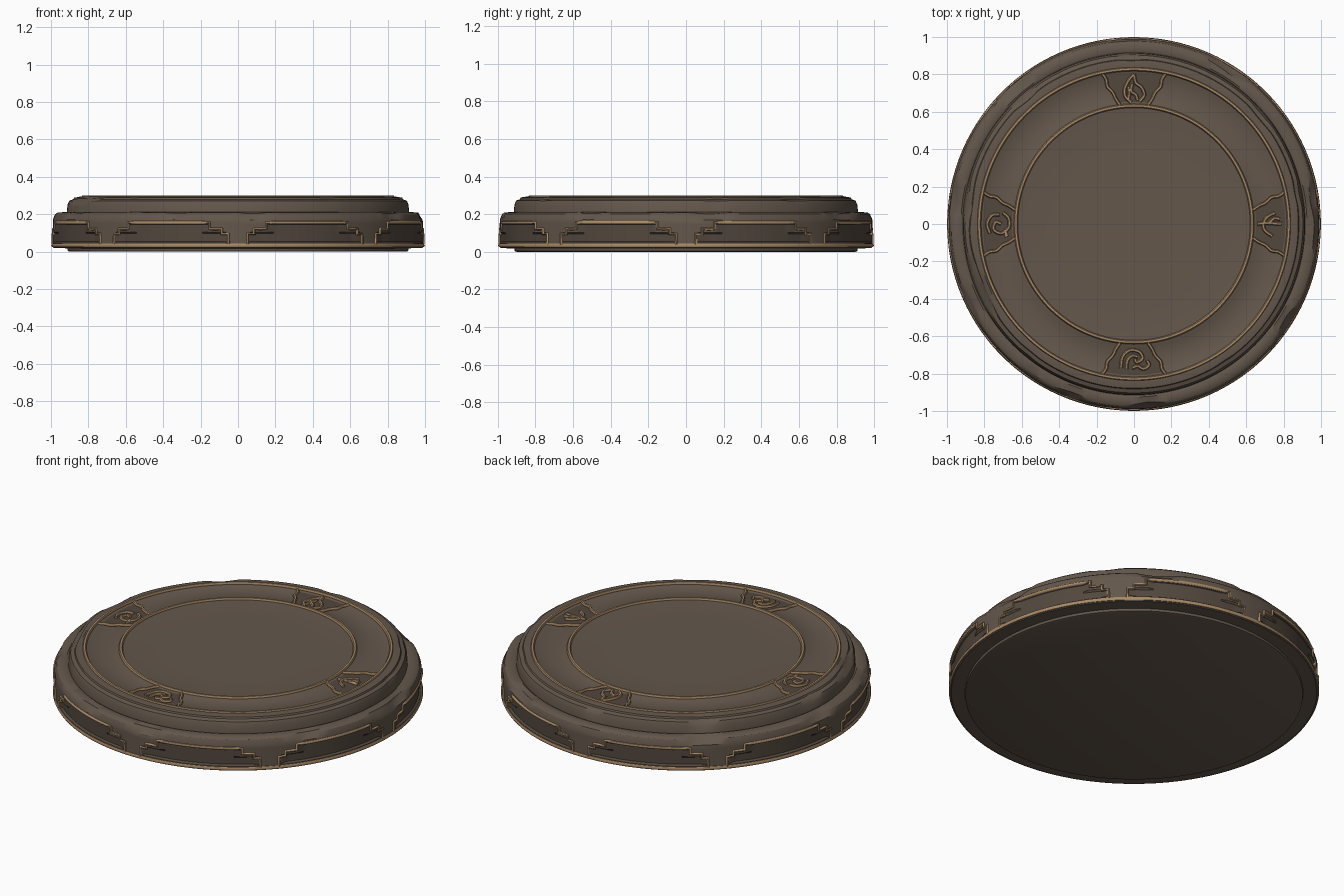
import bpy, bmesh
from math import sin, cos, pi, radians, degrees, atan2
from mathutils import Vector, noise

cube = bpy.data.objects.get("Cube")
if cube:
    bpy.data.objects.remove(cube)


def material(name, rgb):
    m = bpy.data.materials.new(name)
    m.use_nodes = True
    m.diffuse_color = (*rgb, 1)
    m.node_tree.nodes["Principled BSDF"].inputs["Base Color"].default_value = (*rgb, 1)
    return m


STONE = material("brown stone", (0.125, 0.095, 0.071))
DARK = material("dark recessed stone", (0.085, 0.064, 0.048))
GOLD = material("tan gold trim", (0.40, 0.255, 0.135))
SEGMENTS = 192


def finish(ob, angle=35):
    bpy.ops.object.select_all(action='DESELECT')
    ob.select_set(True)
    bpy.context.view_layer.objects.active = ob
    bpy.ops.object.shade_smooth_by_angle(angle=radians(angle))


def polar(r, deg, z):
    a = radians(deg)
    return Vector((r * sin(a), -r * cos(a), z))


def lathe(name, profile):
    """Revolve (radius, height, wear) points; wear chips the edges unevenly."""
    bm = bmesh.new()
    rows = []
    for r, z, wear in profile:
        if r == 0:
            rows.append([bm.verts.new((0, 0, z))] * SEGMENTS)
            continue
        row = []
        for i in range(SEGMENTS):
            deg = 360 * i / SEGMENTS
            p = polar(r, deg, z)
            chip = max(0, noise.noise(p * 4 + Vector((3, 1, 7))) - 0.1) * wear
            local = abs(deg % 45 - 22.5)
            inset = 0.012 if 0.05 < z < 0.15 and local < (18 if z < 0.1 else 13) else 0
            row.append(bm.verts.new(polar(r - chip - inset, deg, z - chip * 0.5)))
        rows.append(row)
    for a, b in zip(rows, rows[1:]):
        for i in range(SEGMENTS):
            j = (i + 1) % SEGMENTS
            corners = list(dict.fromkeys((a[i], a[j], b[j], b[i])))
            bm.faces.new(corners)
    bmesh.ops.recalc_face_normals(bm, faces=bm.faces)
    me = bpy.data.meshes.new(name)
    bm.to_mesh(me)
    bm.free()
    ob = bpy.data.objects.new(name, me)
    bpy.context.collection.objects.link(ob)
    me.materials.append(STONE)
    me.materials.append(DARK)
    return ob


def trim(name, paths, depth, closed=False):
    """Rounded raised trim swept along one or more paths."""
    cu = bpy.data.curves.new(name + " path", 'CURVE')
    cu.dimensions = '3D'
    cu.bevel_depth = depth
    cu.bevel_resolution = 1
    cu.use_fill_caps = True
    for path in paths:
        sp = cu.splines.new('POLY')
        sp.points.add(len(path) - 1)
        for pt, co in zip(sp.points, path):
            pt.co = (*co, 1)
        sp.use_cyclic_u = closed
    tmp = bpy.data.objects.new(name + " path", cu)
    bpy.context.collection.objects.link(tmp)
    bpy.context.view_layer.update()
    me = bpy.data.meshes.new_from_object(tmp.evaluated_get(bpy.context.evaluated_depsgraph_get()))
    bpy.data.objects.remove(tmp)
    ob = bpy.data.objects.new(name, me)
    bpy.context.collection.objects.link(ob)
    me.materials.clear()
    me.materials.append(GOLD)
    finish(ob, 60)
    return ob


def circle(r, z):
    return [polar(r, 360 * i / SEGMENTS, z) for i in range(SEGMENTS)]


def smooth(points, steps=5):
    """Catmull-Rom curve through 2D points."""
    p = [Vector(q) for q in points]
    p = [2 * p[0] - p[1]] + p + [2 * p[-1] - p[-2]]
    out = []
    for a, b, c, d in zip(p, p[1:], p[2:], p[3:]):
        for k in range(steps):
            t = k / steps
            out.append(0.5 * (2 * b + (c - a) * t + (2 * a - 5 * b + 4 * c - d) * t * t
                              + (3 * b - a - 3 * c + d) * t ** 3))
    return out + [p[-2]]


# Stone body: foot, panelled drum, stepped rim and dished top
body = lathe("stone_body", [
    (0, 0, 0), (0.90, 0, 0), (0.91, 0.004, 0), (0.912, 0.018, 0), (0.985, 0.02, 0),
    (0.99, 0.025, 0), (0.99, 0.047, 0), (0.99, 0.055, 0), (0.99, 0.096, 0),
    (0.99, 0.104, 0), (0.99, 0.145, 0), (0.99, 0.152, 0), (0.99, 0.172, 0.01),
    (0.978, 0.2, 0.06), (0.965, 0.209, 0.05), (0.925, 0.212, 0), (0.915, 0.207, 0),
    (0.912, 0.25, 0.02), (0.903, 0.272, 0.04), (0.882, 0.28, 0.03), (0.878, 0.289, 0.03),
    (0.845, 0.294, 0), (0.825, 0.291, 0), (0.80, 0.278, 0), (0.73, 0.276, 0),
    (0.66, 0.278, 0), (0.64, 0.289, 0), (0.62, 0.288, 0), (0.57, 0.282, 0),
    (0.42, 0.281, 0), (0.22, 0.281, 0), (0, 0.281, 0)])
for f in body.data.polygons:
    c = f.center
    local = abs(degrees(atan2(c.x, -c.y)) % 45 - 22.5)
    if c.length > 0.9 and 0.05 < c.z < 0.15 and local < (18 if c.z < 0.1 else 13):
        f.material_index = 1
finish(body, 32)

# Circular trim on the top and around the foot
trim("outer_top_ring", [circle(0.828, 0.29)], 0.011, True)
trim("inner_top_ring", [circle(0.632, 0.288)], 0.011, True)
trim("foot_band", [circle(0.988, 0.034)], 0.011, True)

# Stepped frames around the drum
half = [(19.5, 0.04), (19.5, 0.095), (17.5, 0.095), (17.5, 0.122), (13.7, 0.122), (13.7, 0.155)]
outline = half + [(-a, z) for a, z in reversed(half)]
frames = []
for k in range(8):
    path = []
    for (a, z), (b, w) in zip(outline, outline[1:]):
        n = max(1, int(abs(b - a) / 1.5))
        path += [polar(0.989, 22.5 + 45 * k + a + (b - a) * t / n, z + (w - z) * t / n)
                 for t in range(n)]
    path.append(polar(0.989, 22.5 + 45 * k - 19.5, 0.04))
    frames.append(path)
trim("drum_panel_frames", frames, 0.009)

# Four emblem panels: curved brackets, a dark plate and a raised motif
bracket = smooth([(0.175, 0.81), (0.15, 0.775), (0.142, 0.735), (0.115, 0.705), (0.095, 0.665), (0.075, 0.637)])
flame = [[(-0.03, 0.655), (-0.055, 0.69), (-0.04, 0.73), (-0.01, 0.755), (0.0, 0.80)],
         [(0.0, 0.80), (0.03, 0.765), (0.05, 0.72), (0.045, 0.68), (0.015, 0.65)],
         [(-0.02, 0.66), (-0.01, 0.69), (0.015, 0.71), (0.01, 0.75)],
         [(0.03, 0.67), (0.025, 0.70), (0.03, 0.735)]]
wave = [[(-0.07, 0.77), (-0.06, 0.71), (-0.02, 0.675), (0.03, 0.685), (0.045, 0.72), (0.015, 0.74), (0.005, 0.72)],
        [(-0.04, 0.775), (-0.035, 0.73), (-0.01, 0.705), (0.02, 0.71)],
        [(-0.01, 0.77), (0.02, 0.76), (0.05, 0.775), (0.08, 0.755), (0.07, 0.73)]]
leaf = [[(0.0, 0.66), (0.005, 0.71), (0.0, 0.79)],
        [(0.0, 0.69), (0.035, 0.71), (0.06, 0.755)],
        [(0.0, 0.69), (-0.035, 0.70), (-0.065, 0.74)],
        [(0.0, 0.72), (0.03, 0.75), (0.025, 0.78)]]
swirl = [[(-0.06, 0.70), (-0.03, 0.67), (0.02, 0.67), (0.05, 0.71), (0.03, 0.75), (-0.01, 0.74), (0.0, 0.71)],
         [(-0.05, 0.72), (-0.045, 0.76), (0.0, 0.785), (0.05, 0.77)],
         [(0.03, 0.69), (0.07, 0.68)]]

for side, turn, motif in (("front", 0, wave), ("left", 90, leaf), ("back", 180, flame), ("right", 270, swirl)):
    def place(p, z):
        a = radians(turn)
        return Vector((p[0] * cos(a) + p[1] * sin(a), p[0] * sin(a) - p[1] * cos(a), z))
    edges = [[place((s * p.x, p.y), 0.286) for p in bracket] for s in (-1, 1)]
    trim(side + "_emblem_brackets", edges, 0.009)
    trim(side + "_emblem_motif", [[place(p, 0.284) for p in smooth(q)] for q in motif], 0.0095)
    me = bpy.data.meshes.new(side + "_emblem_plate")
    bm = bmesh.new()
    rows = [[bm.verts.new(place((s * p.x, p.y), 0.2815)) for s in (-1, 1)] for p in bracket]
    for a, b in zip(rows, rows[1:]):
        bm.faces.new((a[0], a[1], b[1], b[0]))
    bmesh.ops.recalc_face_normals(bm, faces=bm.faces)
    if sum(f.normal.z for f in bm.faces) < 0:
        bmesh.ops.reverse_faces(bm, faces=bm.faces)
    bm.to_mesh(me)
    bm.free()
    me.materials.append(DARK)
    bpy.context.collection.objects.link(bpy.data.objects.new(side + "_emblem_plate", me))
